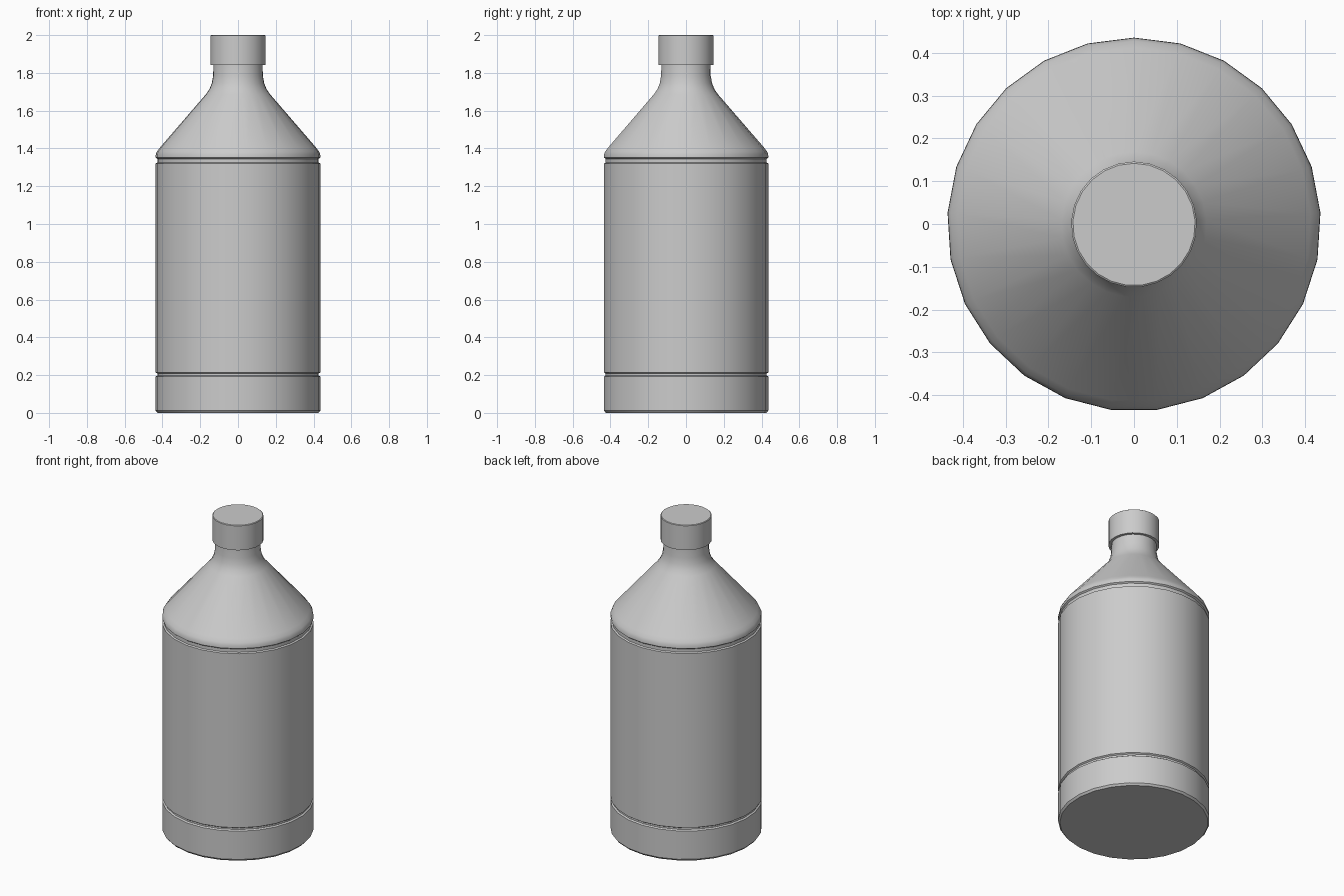
import bpy
import bmesh
from math import cos, sin, pi, radians

SIDES = 25
OFFSET_Y = -0.001

cube = bpy.data.objects.get("Cube")
if cube:
    bpy.data.objects.remove(cube, do_unlink=True)

# Single plain grey
grey = bpy.data.materials.new("plain grey")
grey.use_nodes = True
colour = (0.6, 0.6, 0.6, 1.0)
grey.diffuse_color = colour
bsdf = next(n for n in grey.node_tree.nodes if n.type == 'BSDF_PRINCIPLED')
bsdf.inputs["Base Color"].default_value = colour


def lathe(name, profile):
    """Revolve (radius, height) points, bottom to top, and close both ends."""
    bm = bmesh.new()
    rings = []
    for r, z in profile:
        angles = [pi / 2 + 2 * pi * i / SIDES for i in range(SIDES)]
        rings.append([bm.verts.new((r * cos(a), r * sin(a) + OFFSET_Y, z)) for a in angles])
    for low, high in zip(rings, rings[1:]):
        for i in range(SIDES):
            j = (i + 1) % SIDES
            bm.faces.new((low[i], low[j], high[j], high[i]))
    bm.faces.new(list(reversed(rings[0])))
    bm.faces.new(rings[-1])
    mesh = bpy.data.meshes.new(name)
    bm.to_mesh(mesh)
    bm.free()
    mesh.materials.append(grey)
    obj = bpy.data.objects.new(name, mesh)
    bpy.context.collection.objects.link(obj)
    bpy.ops.object.select_all(action='DESELECT')
    obj.select_set(True)
    bpy.context.view_layer.objects.active = obj
    bpy.ops.object.shade_smooth_by_angle(angle=radians(30))
    return obj


# Body: base band, groove, label wall, groove, sloping shoulder, curved neck
lathe("bottle_body", [
    (0.427, 0), (0.437, 0.012),
    (0.437, 0.192), (0.428, 0.198), (0.428, 0.208), (0.437, 0.214),
    (0.437, 1.32), (0.428, 1.325), (0.428, 1.345), (0.437, 1.352),
    (0.436, 1.37), (0.429, 1.385), (0.414, 1.405),
    (0.17, 1.687), (0.151, 1.715), (0.139, 1.745), (0.132, 1.785), (0.13, 1.845),
])

# Screw cap with a slightly softened top rim
lathe("cap", [(0.147, 1.842), (0.147, 1.997), (0.143, 2)])
